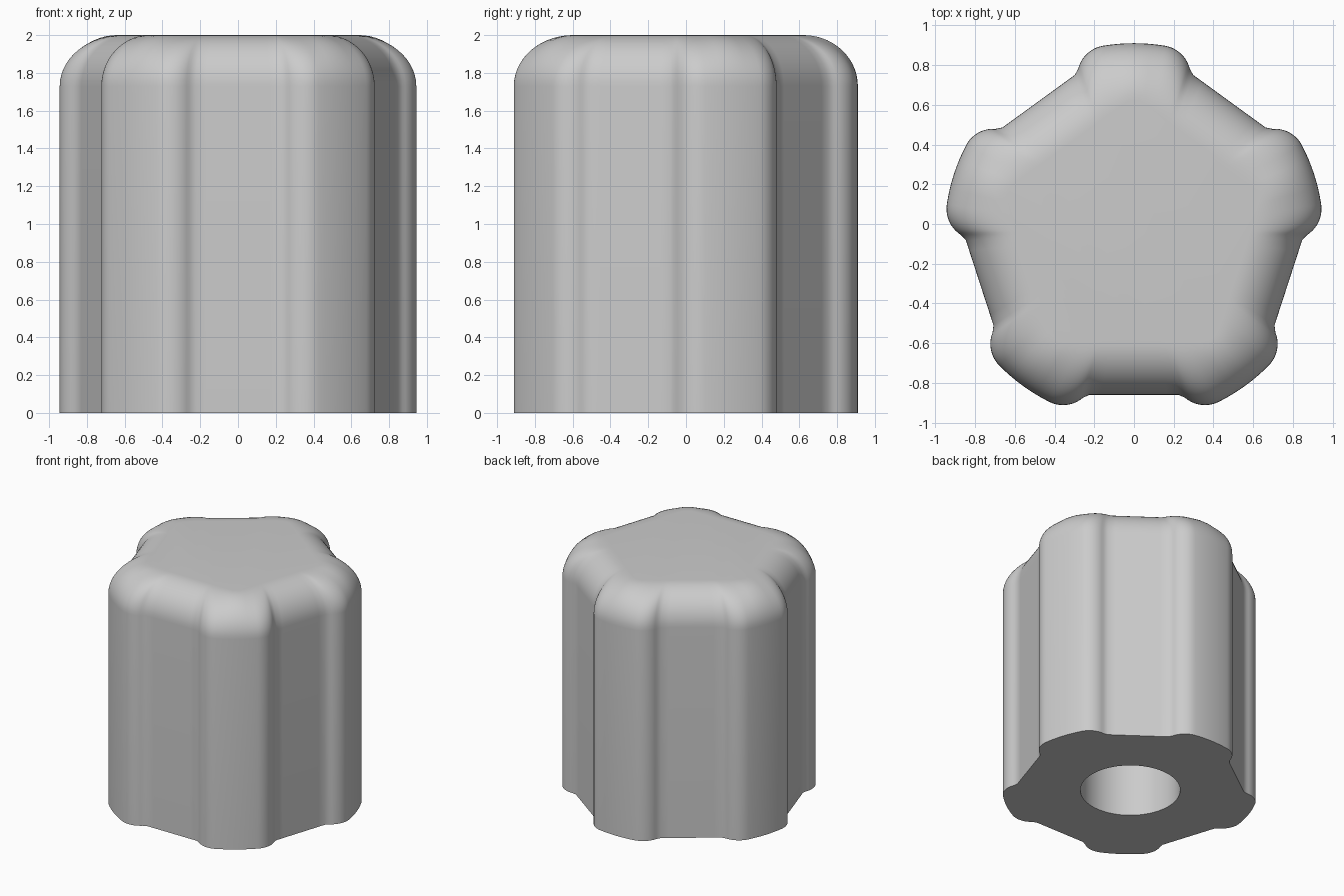
import bpy
import bmesh
from math import sin, cos, radians, hypot, atan2, pi

cube = bpy.data.objects.get("Cube")
if cube:
    bpy.data.objects.remove(cube)

LOBES = 5
CENTRE_Y = -0.043      # axis of the five-fold shape
OUTER = 0.953          # radius over the lobes
APOTHEM = 0.817        # distance of the flats from the axis
FLAT_HALF = 0.225      # half width of a flat
ROUND = 0.155          # rounding of the lobe shoulders
HEIGHT, SHOULDER = 2.0, 1.73
HOLE_R, HOLE_DEPTH = 0.372, 1.2
STEP = 2 * pi / LOBES


def half_lobe():
    """Polar outline (angle, radius) from the lobe axis to the flat's middle."""
    pts = []
    tilt = radians(9.4)
    for i in range(4):
        pts.append((tilt * i / 4, OUTER))
    reach = OUTER - ROUND
    cx, cy = reach * sin(tilt), reach * cos(tilt)
    for i in range(11):
        a = tilt + (radians(76) - tilt) * i / 10
        x, y = cx + ROUND * sin(a), cy + ROUND * cos(a)
        pts.append((atan2(x, y), hypot(x, y)))
    for i in range(5):
        off = FLAT_HALF * (1 - i / 4)
        pts.append((STEP / 2 - atan2(off, APOTHEM), hypot(off, APOTHEM)))
    return pts


def full_outline():
    half = half_lobe()
    lobe = [(-a, r) for a, r in reversed(half[1:-1])] + half
    return [(pi / 2 - k * STEP - a, r, a) for k in range(LOBES) for a, r in lobe]


def top_radius(a):
    """Flat top: a pentagon with softened corners."""
    return min(0.555 / cos(STEP / 2 - abs(a)), 0.665)


outline = full_outline()
bm = bmesh.new()


def ring(radius, z):
    verts = []
    for ang, r, a in outline:
        rr = radius(r, a)
        verts.append(bm.verts.new((rr * cos(ang), CENTRE_Y + rr * sin(ang), z)))
    return verts


# Bore, base and straight walls
rings = [
    ring(lambda r, a: HOLE_R, HOLE_DEPTH),
    ring(lambda r, a: HOLE_R, 0),
    ring(lambda r, a: r, 0),
]

# Rounded shoulder blending the lobes into the top
STEPS = 14
for s in range(STEPS + 1):
    t = pi / 2 * s / STEPS
    c = cos(t)
    rings.append(ring(lambda r, a: top_radius(a) + (r - top_radius(a)) * c,
                      SHOULDER + (HEIGHT - SHOULDER) * sin(t)))

for low, high in zip(rings, rings[1:]):
    for i in range(len(low)):
        j = (i + 1) % len(low)
        bm.faces.new((low[i], low[j], high[j], high[i]))
bm.faces.new(rings[0])
bm.faces.new(rings[-1])
bmesh.ops.recalc_face_normals(bm, faces=bm.faces)

mesh = bpy.data.meshes.new("lobed_knob")
bm.to_mesh(mesh)
bm.free()
knob = bpy.data.objects.new("lobed_knob", mesh)
bpy.context.scene.collection.objects.link(knob)

# Plain grey material
GREY = (0.6, 0.6, 0.6, 1)
mat = bpy.data.materials.new("light_grey")
mat.use_nodes = True
mat.diffuse_color = GREY
for node in mat.node_tree.nodes:
    if node.type == "BSDF_PRINCIPLED":
        node.inputs["Base Color"].default_value = GREY
mesh.materials.append(mat)

# Smooth curves, crisp creases beside the lobes
bpy.ops.object.select_all(action="DESELECT")
knob.select_set(True)
bpy.context.view_layer.objects.active = knob
bpy.ops.object.shade_smooth_by_angle(angle=radians(30))
